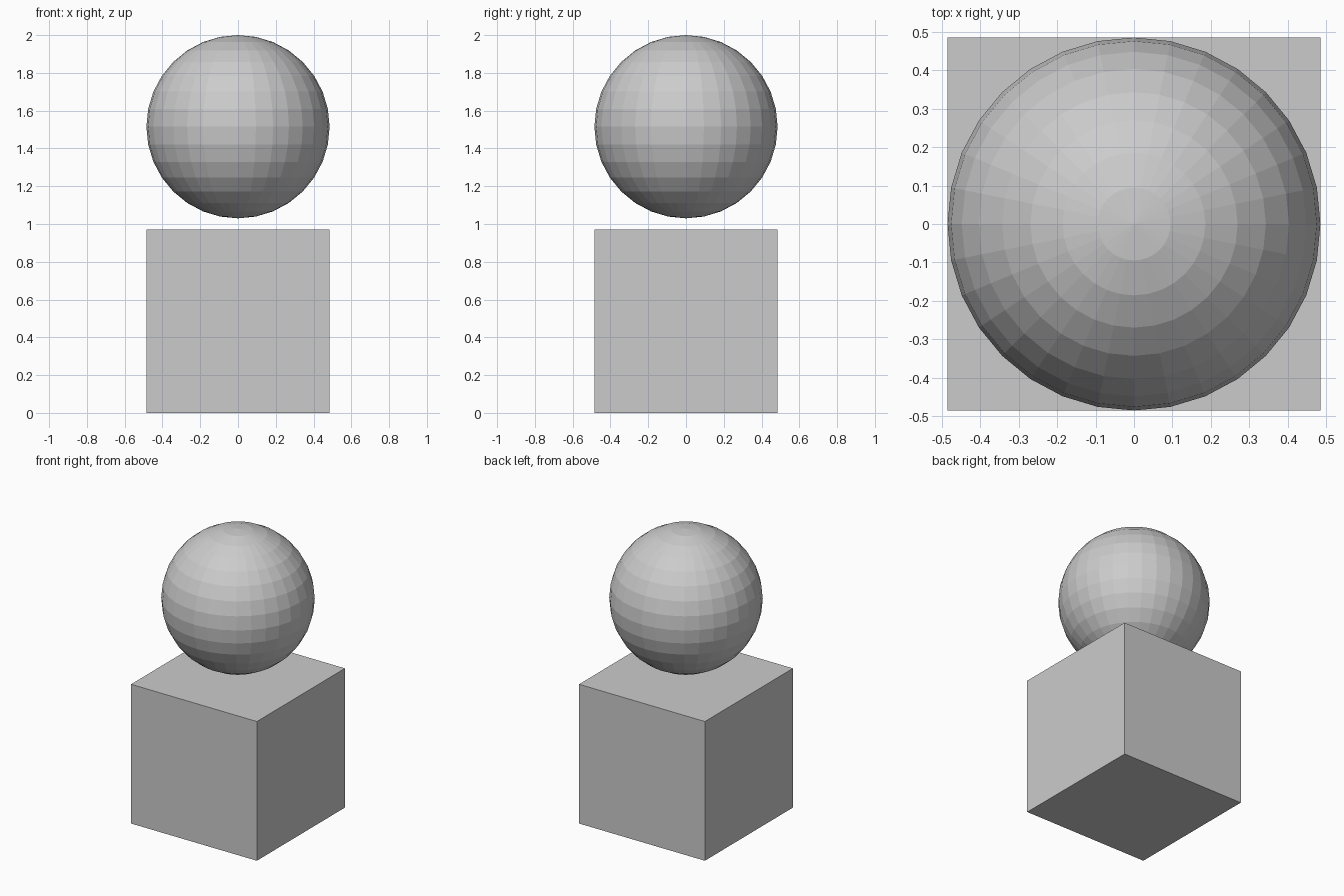
import bpy

if "Cube" in bpy.data.objects:
    bpy.data.objects.remove(bpy.data.objects["Cube"])

SIZE = 0.97      # cube side and ball diameter
TOP = 2.0        # overall height

# Cube block standing on the ground
bpy.ops.mesh.primitive_cube_add(size=SIZE, location=(0, 0, SIZE / 2))
bpy.context.object.name = "base_cube"

# Flat-shaded ball hovering just above the cube
bpy.ops.mesh.primitive_uv_sphere_add(segments=32, ring_count=16, radius=SIZE / 2,
                                     location=(0, 0, TOP - SIZE / 2))
bpy.context.object.name = "floating_ball"
